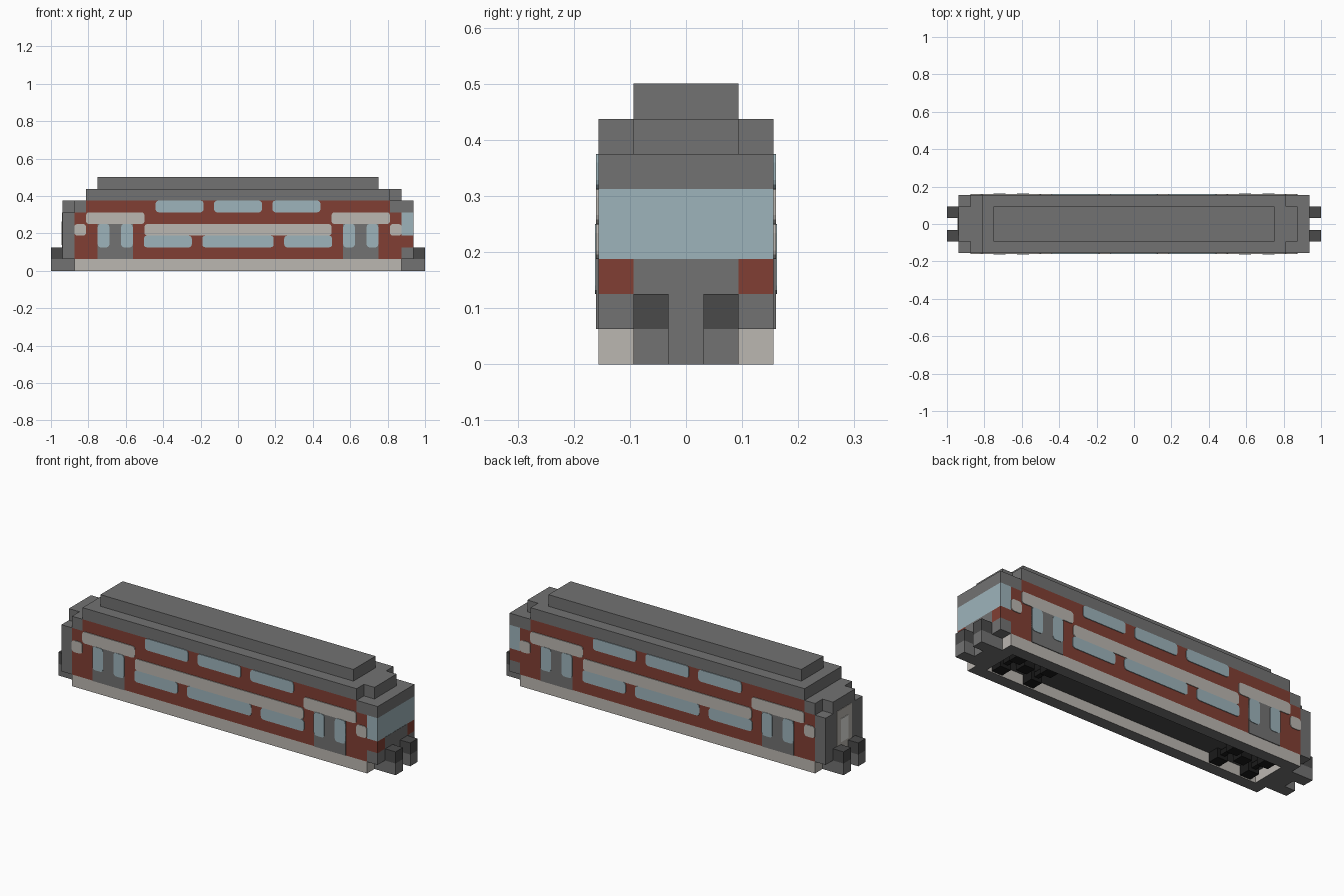
import bpy, bmesh, math

cube = bpy.data.objects.get("Cube")
if cube:
    bpy.data.objects.remove(cube, do_unlink=True)

U = 1 / 16      # one block
HALF = 2.5      # half width in blocks


def material(name, hex_code):
    def linear(c):
        return c / 12.92 if c <= 0.04045 else ((c + 0.055) / 1.055) ** 2.4
    rgb = [linear(int(hex_code[i:i + 2], 16) / 255) for i in (0, 2, 4)]
    m = bpy.data.materials.new(name)
    m.use_nodes = True
    m.diffuse_color = (*rgb, 1)
    m.node_tree.nodes["Principled BSDF"].inputs["Base Color"].default_value = (*rgb, 1)
    return m


GREY = material("roof grey", "727272")
RED = material("brick red", "813F33")
BEIGE = material("warm beige", "BBB7B1")
GLASS = material("pale blue glass", "9EB4BB")
DARK = material("dark grey", "4A4A4A")
BLACK = material("wheel black", "1A1A1A")
WHITE = material("off white", "E4E4DF")


def finish(name, bm, mats):
    bmesh.ops.recalc_face_normals(bm, faces=bm.faces[:])
    mesh = bpy.data.meshes.new(name)
    bm.to_mesh(mesh)
    bm.free()
    for m in mats:
        mesh.materials.append(m)
    obj = bpy.data.objects.new(name, mesh)
    bpy.context.collection.objects.link(obj)
    return obj


def box(name, x, y, z, *mats):
    """Block given by ranges; a second material colours its underside."""
    bm = bmesh.new()
    bmesh.ops.create_cube(bm, size=1)
    for v in bm.verts:
        v.co = [(r[0] if c < 0 else r[1]) * U for c, r in zip(v.co, (x, y, z))]
    bm.normal_update()
    if len(mats) > 1:
        for f in bm.faces:
            if f.normal.z < -0.5:
                f.material_index = 1
    return finish(name, bm, mats)


def plate(name, x, z, mat, depth=0.06, radius=0.25):
    """Thin panel with rounded corners, on both long sides."""
    for side, label in ((-1, "front"), (1, "back")):
        bm = bmesh.new()
        verts = []
        for k, (cx, cz) in enumerate(((x[1] - radius, z[1] - radius), (x[0] + radius, z[1] - radius),
                                      (x[0] + radius, z[0] + radius), (x[1] - radius, z[0] + radius))):
            for step in range(4 if radius else 1):
                a = math.radians(90 * k + 30 * step)
                verts.append(bm.verts.new(((cx + radius * math.cos(a)) * U, side * HALF * U,
                                           (cz + radius * math.sin(a)) * U)))
        face = bm.faces.new(verts)
        new = bmesh.ops.extrude_face_region(bm, geom=[face])["geom"]
        for v in new:
            if isinstance(v, bmesh.types.BMVert):
                v.co.y += side * depth * U
        finish(f"{name}_{label}", bm, [mat])


FULL = (-HALF, HALF)
MID = (-1.5, 1.5)

# Main body
box("body_lower", (-14, 14), FULL, (1, 5), RED)
box("body_upper", (-13, 13), FULL, (5, 6), RED)

# Stepped roof
box("roof_rear_end", (-14, -13), FULL, (5, 6), GREY)
box("roof_nose_end", (13, 15), FULL, (5, 6), GREY)
box("roof_middle", (-13, 13), FULL, (6, 7), GREY)
box("roof_nose_step", (13, 14), MID, (6, 7), GREY)
box("roof_top", (-12, 12), MID, (7, 8), GREY)

# Cab nose
box("nose_sill", (14, 15), FULL, (1, 2), GREY)
box("nose_band", (14, 15), FULL, (2, 3), RED)
box("nose_panel", (14.9, 15.02), MID, (2, 3), GREY)
box("nose_window", (14, 15), FULL, (3, 5), GLASS)

# Rear gangway and door
for s, label in ((-1, "right"), (1, "left")):
    box(f"rear_column_{label}", (-15, -14), sorted((s * 1.5, s * HALF)), (1, 5), GREY)
box("rear_gangway", (-15, -14), MID, (1, 6), GREY)
box("rear_door", (-15.04, -14.9), (-1, 1), (1.2, 5), BEIGE)
box("rear_door_window", (-15.08, -14.9), (-0.5, 0.5), (2.2, 4.2), WHITE)

# Skirt ring, open underneath
for s, label in ((-1, "front"), (1, "back")):
    box(f"skirt_{label}", (-14, 14), sorted((s * 1.5, s * HALF)), (0, 1), BEIGE, GREY)
for s, label in ((-1, "rear"), (1, "nose")):
    box(f"skirt_end_{label}", sorted((s * 13, s * 14)), MID, (0, 1), BEIGE, GREY)
box("floor", (-13, 13), MID, (0.9, 1), DARK)

# Bumper beams and buffers
for s, label in ((-1, "rear"), (1, "nose")):
    box(f"beam_{label}", sorted((s * 14, s * 15)), MID, (0, 1), GREY)
    for t, hand in ((-1, "right"), (1, "left")):
        y = sorted((t * 0.5, t * 1.5))
        box(f"buffer_base_{label}_{hand}", sorted((s * 15, s * 16)), y, (0, 1), GREY)
        box(f"buffer_{label}_{hand}", sorted((s * 15, s * 16)), y, (1, 2), DARK)

# Wheels under the floor
for s, label in ((-1, "rear"), (1, "nose")):
    c = s * 10.5
    box(f"bogie_{label}", (c - 0.5, c + 0.5), (-0.5, 0.5), (0.3, 0.9), BLACK)
    for i, dx in enumerate((-1.5, 1.5)):
        box(f"axle_{label}_{i}", (c + dx - 0.2, c + dx + 0.2), MID, (0.4, 0.8), BLACK)
        for j, dy in enumerate((-1, 1)):
            box(f"wheel_{label}_{i}_{j}", (c + dx - 0.5, c + dx + 0.5),
                (dy - 0.5, dy + 0.5), (0.1, 0.9), BLACK)

# Side stripes
plate("stripe_middle", (-8, 8), (3, 4), BEIGE)
for s, label in ((-1, "rear"), (1, "nose")):
    plate(f"stripe_{label}", sorted((s * 8, s * 13)), (4, 5), BEIGE)
    plate(f"stripe_tip_{label}", sorted((s * 13, s * 14)), (3, 4), BEIGE)

    # Double doors with windows
    plate(f"door_{label}", sorted((s * 9, s * 12)), (1, 4), GREY, radius=0)
    for a in (9, 11):
        plate(f"door_window_{label}_{a}", sorted((s * a, s * (a + 1))), (2, 4), GLASS, 0.1)

# Side windows on two decks
for i, x in enumerate(((-8, -4), (-3, 3), (4, 8))):
    plate(f"lower_window_{i}", (x[0] - 0.05, x[1] + 0.05), (2, 3), GLASS)
for i, x in enumerate(((-7, -3), (-2, 2), (3, 7))):
    plate(f"upper_window_{i}", (x[0] - 0.05, x[1] + 0.05), (5, 6), GLASS)
